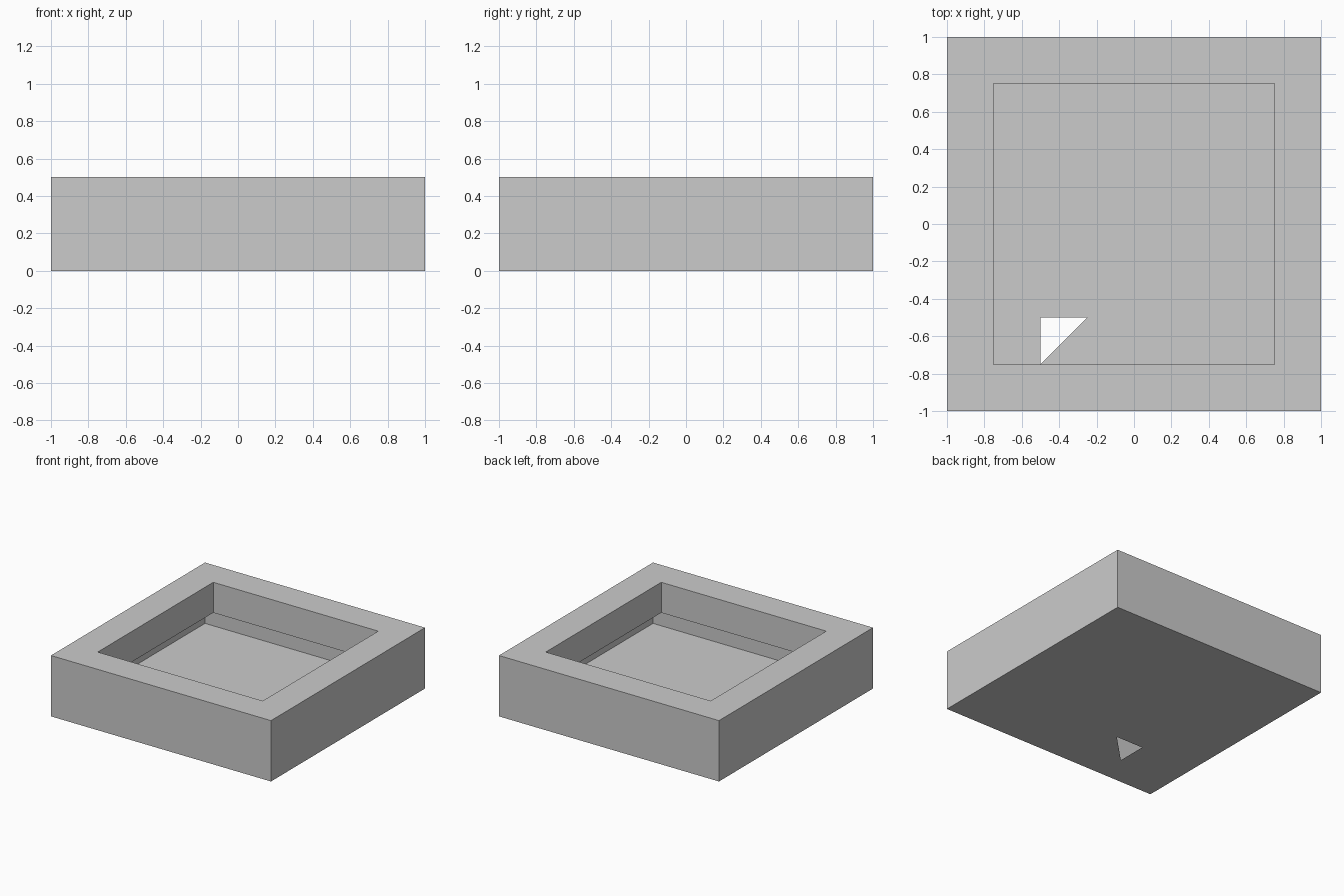
import bpy, bmesh
from mathutils import Matrix, Vector

if "Cube" in bpy.data.objects:
    bpy.data.objects.remove(bpy.data.objects["Cube"])

bm = bmesh.new()

# Outer box, standing on z = 0
bmesh.ops.create_cube(bm, size=1, matrix=Matrix.Translation((0, 0, 0.25)) @ Matrix.Diagonal((2, 2, 0.5, 1)))
bm.normal_update()
top = max(bm.faces, key=lambda f: f.calc_center_median().z)
bottom = min(bm.faces, key=lambda f: f.calc_center_median().z)
floor_edges = list(bottom.edges)

# Flat rim with a skirt hanging halfway down inside the opening
bmesh.ops.inset_region(bm, faces=[top], thickness=0.25, use_even_offset=True)
skirt = bmesh.ops.extrude_edge_only(bm, edges=list(top.edges))
bmesh.ops.translate(bm, vec=(0, 0, -0.25), verts=[v for v in skirt["geom"] if isinstance(v, bmesh.types.BMVert)])
bmesh.ops.delete(bm, geom=[top], context='FACES_ONLY')

# Thin floor with a triangular hole
bmesh.ops.delete(bm, geom=[bottom], context='FACES_ONLY')
hole = [bm.verts.new(p) for p in ((-0.5, -0.5, 0), (-0.25, -0.5, 0), (-0.5, -0.75, 0))]
hole_edges = [bm.edges.new((hole[i], hole[(i + 1) % 3])) for i in range(3)]
filled = bmesh.ops.triangle_fill(bm, edges=floor_edges + hole_edges, use_beauty=True, normal=Vector((0, 0, -1)))
bm.normal_update()
for f in filled["geom"]:
    if isinstance(f, bmesh.types.BMFace) and f.normal.z > 0:
        f.normal_flip()

# Skirt faces look into the opening
bm.normal_update()
for f in bm.faces:
    c = f.calc_center_median()
    if abs(f.normal.z) < 0.5 and max(abs(c.x), abs(c.y)) < 0.9 and f.normal.dot(Vector((c.x, c.y, 0))) > 0:
        f.normal_flip()

mesh = bpy.data.meshes.new("open_tray")
bm.to_mesh(mesh)
bm.free()
bpy.context.collection.objects.link(bpy.data.objects.new("open_tray", mesh))
